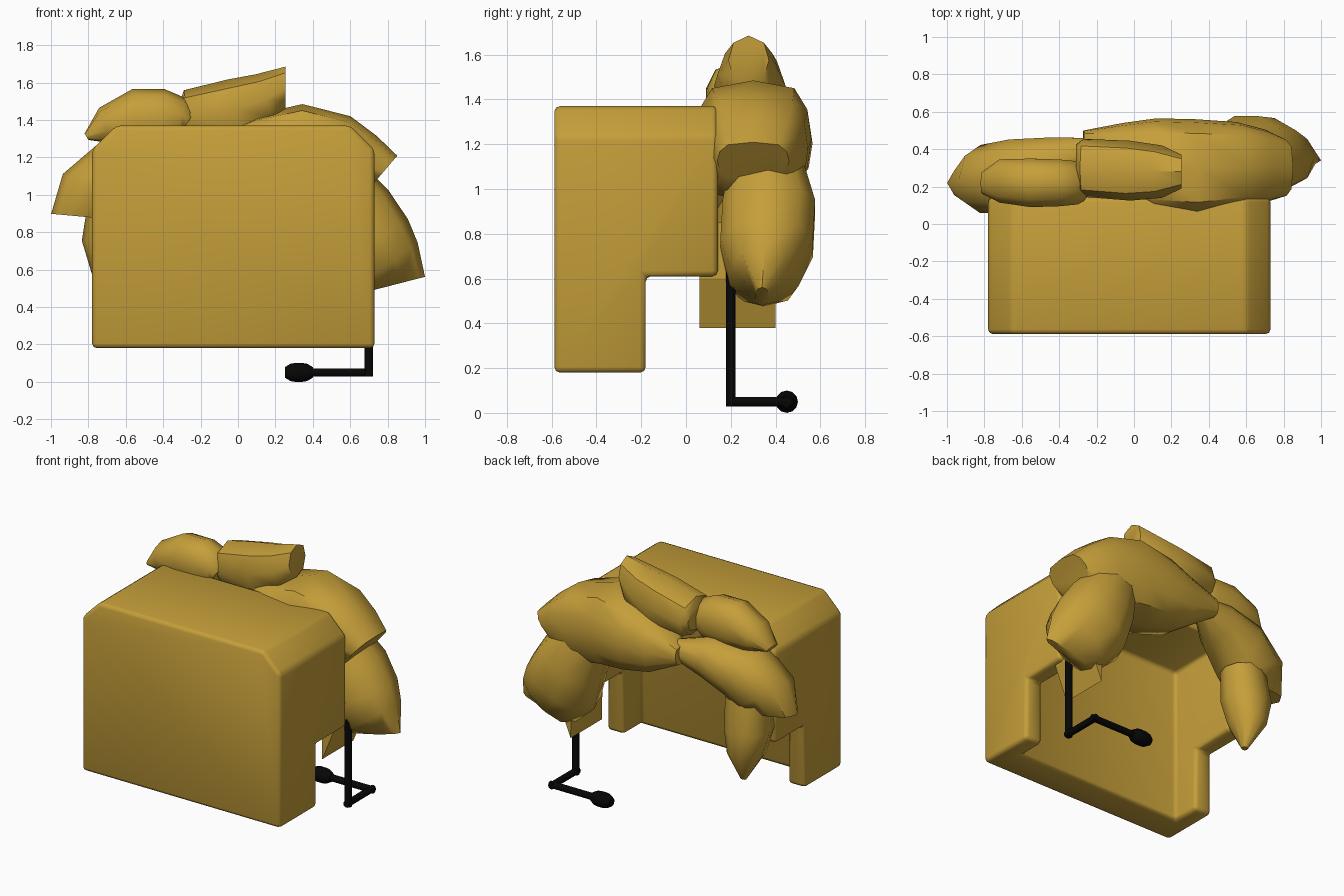
import bpy, bmesh, math
from mathutils import Vector

if "Cube" in bpy.data.objects:
    bpy.data.objects.remove(bpy.data.objects["Cube"])


def material(name, rgb):
    m = bpy.data.materials.new(name)
    m.diffuse_color = (*rgb, 1)
    m.use_nodes = True
    m.node_tree.nodes["Principled BSDF"].inputs["Base Color"].default_value = m.diffuse_color
    return m


GOLD = material("gold", (0.56, 0.345, 0.042))
BLACK = material("black", (0.002, 0.002, 0.002))


def make(name, bm, mat, smooth=None):
    bmesh.ops.recalc_face_normals(bm, faces=bm.faces)
    me = bpy.data.meshes.new(name)
    bm.to_mesh(me)
    bm.free()
    me.materials.append(mat)
    ob = bpy.data.objects.new(name, me)
    bpy.context.collection.objects.link(ob)
    if smooth:
        smooth_angle(ob, smooth)
    return ob


def activate(ob):
    bpy.ops.object.select_all(action='DESELECT')
    ob.select_set(True)
    bpy.context.view_layer.objects.active = ob


def smooth_angle(ob, deg):
    activate(ob)
    bpy.ops.object.shade_smooth_by_angle(angle=math.radians(deg))


def prism(name, profile, y0, y1, mat=GOLD):
    """Extrude an x-z outline along y."""
    bm = bmesh.new()
    a = [bm.verts.new((x, y0, z)) for x, z in profile]
    b = [bm.verts.new((x, y1, z)) for x, z in profile]
    bm.faces.new(a)
    bm.faces.new(b[::-1])
    n = len(a)
    for i in range(n):
        bm.faces.new((a[i], b[i], b[(i + 1) % n], a[(i + 1) % n]))
    return make(name, bm, mat)


def rect(x0, x1, z0, z1):
    return [(x0, z0), (x1, z0), (x1, z1), (x0, z1)]


def lock(name, stations, sides=10, power=0.8, end=None):
    """Loft a chunky lock of hair; station = x, y, z, half width, half depth.
    end = optional x, z direction of the last section."""
    bm = bmesh.new()
    pts = [Vector((s[0], 0, s[2])) for s in stations]
    rings = []
    for i, (x, y, z, hw, hd) in enumerate(stations):
        t = (pts[min(i + 1, len(pts) - 1)] - pts[max(i - 1, 0)]).normalized()
        nrm = Vector((-t.z, 0, t.x))
        if end and i == len(stations) - 1:
            nrm = Vector((end[0], 0, end[1])).normalized()
        ring = []
        for k in range(sides):
            a = 2 * math.pi * k / sides + math.pi / 2
            c, s = math.cos(a), math.sin(a)
            c = math.copysign(abs(c) ** power, c) if abs(c) > 1e-6 else 0
            ring.append(bm.verts.new(Vector((x, y, z)) + nrm * hd * s + Vector((0, hw * c, 0))))
        rings.append(ring)
    for r, q in zip(rings, rings[1:]):
        for k in range(sides):
            j = (k + 1) % sides
            bm.faces.new((r[k], r[j], q[j], q[k]))
    bm.faces.new(rings[0][::-1])
    bm.faces.new(rings[-1])
    return make(name, bm, GOLD, 45)


# Box shell: chamfered block, hollowed from the back, lower rear notched away
shell = prism("box_shell", [(-.78, .18), (.73, .18), (.73, 1.24), (.60, 1.37),
                            (-.65, 1.37), (-.78, 1.24)], -.588, .142)
cutters = [prism("cavity_cutter", rect(-.65, .60, -.5, 1.24), -.37, .6),
           prism("notch_cutter", rect(-1.2, 1.2, -.5, .61), -.18, .7)]
activate(shell)
for c in cutters:
    mod = shell.modifiers.new("cut", 'BOOLEAN')
    mod.operation = 'DIFFERENCE'
    mod.solver = 'EXACT'
    mod.object = c
    bpy.ops.object.modifier_apply(modifier=mod.name)
for c in cutters:
    bpy.data.objects.remove(c)
bev = shell.modifiers.new("soft_edges", 'BEVEL')
bev.width = .025
bev.segments = 2
bev.limit_method = 'ANGLE'
bpy.ops.object.modifier_apply(modifier=bev.name)
smooth_angle(shell, 50)

# Hair locks
lock("top_left_lock", [(-.81, .22, 1.31, .06, .02), (-.71, .23, 1.37, .12, .10),
                       (-.55, .22, 1.40, .135, .165), (-.40, .22, 1.40, .13, .165),
                       (-.31, .22, 1.39, .12, .13), (-.28, .22, 1.37, .10, .08)])
lock("top_middle_lock", [(-.31, .30, 1.42, .125, .08), (-.27, .30, 1.42, .155, .14),
                         (-.02, .285, 1.46, .16, .16), (.15, .28, 1.51, .14, .145),
                         (.255, .28, 1.575, .09, .11)], 8, .8, (0, 1))
lock("top_right_lock", [(-.27, .45, 1.20, .05, .06), (-.06, .34, 1.19, .20, .17),
                        (.12, .31, 1.205, .255, .225), (.33, .30, 1.225, .26, .26),
                        (.55, .31, 1.18, .235, .245), (.70, .31, 1.145, .195, .175),
                        (.78, .30, 1.125, .16, .11)], 12, .5, (.65, .76))
lock("right_lock", [(.50, .36, 1.10, .17, .17), (.60, .37, .92, .215, .23),
                    (.68, .36, .735, .215, .265), (.78, .35, .61, .16, .225),
                    (.84, .34, .52, .03, .165)], 10, .8, (.97, .25))
lock("left_lock", [(-.20, .40, 1.22, .06, .06), (-.42, .31, 1.19, .16, .14),
                   (-.64, .255, 1.12, .205, .19), (-.77, .24, 1.00, .19, .20),
                   (-.80, .22, .88, .10, .20)], 10, .8, (1, -.09))
lock("lower_left_lock", [(-.66, .27, .97, .13, .14), (-.68, .28, .75, .15, .155),
                         (-.67, .30, .58, .13, .11), (-.65, .30, .40, .02, .02)])

# Wedge-shaped flap above the microphone arm
prism("ear_flap", [(.60, .38), (.69, .60), (.69, .85), (.59, .85)], .06, .40)

# Microphone arm: bent rod from three overlapping bars
R = .023
corners = [Vector(p) for p in ((.70, .20, .75), (.70, .20, .05), (.70, .45, .05), (.36, .45, .05))]


def rod(name, a, b, radii, n=10):
    """Straight round bar; radii = (position along bar 0..1, radius)."""
    d = b - a
    q = d.to_track_quat('Z', 'Y')
    bm = bmesh.new()
    rings = [[bm.verts.new(a + d * t + q @ Vector((r * math.cos(2 * math.pi * k / n),
              r * math.sin(2 * math.pi * k / n), 0))) for k in range(n)] for t, r in radii]
    for u, v in zip(rings, rings[1:]):
        for k in range(n):
            bm.faces.new((u[k], u[(k + 1) % n], v[(k + 1) % n], v[k]))
    bm.faces.new(rings[0][::-1])
    bm.faces.new(rings[-1])
    return make(name, bm, BLACK, 40)


for name, a, b in zip(("arm_post", "arm_side", "arm_boom"), corners, corners[1:]):
    ext = (b - a).normalized() * R * .9
    rod(name, a - (ext if name != "arm_post" else ext * 0), b + ext, [(0, R), (1, R)])

# Microphone tip
rod("microphone", Vector((.40, .45, .05)), Vector((.25, .45, .05)),
    [(0, .028), (.2, .046), (.35, .05), (.65, .05), (.8, .046), (1, .028)], 12)
